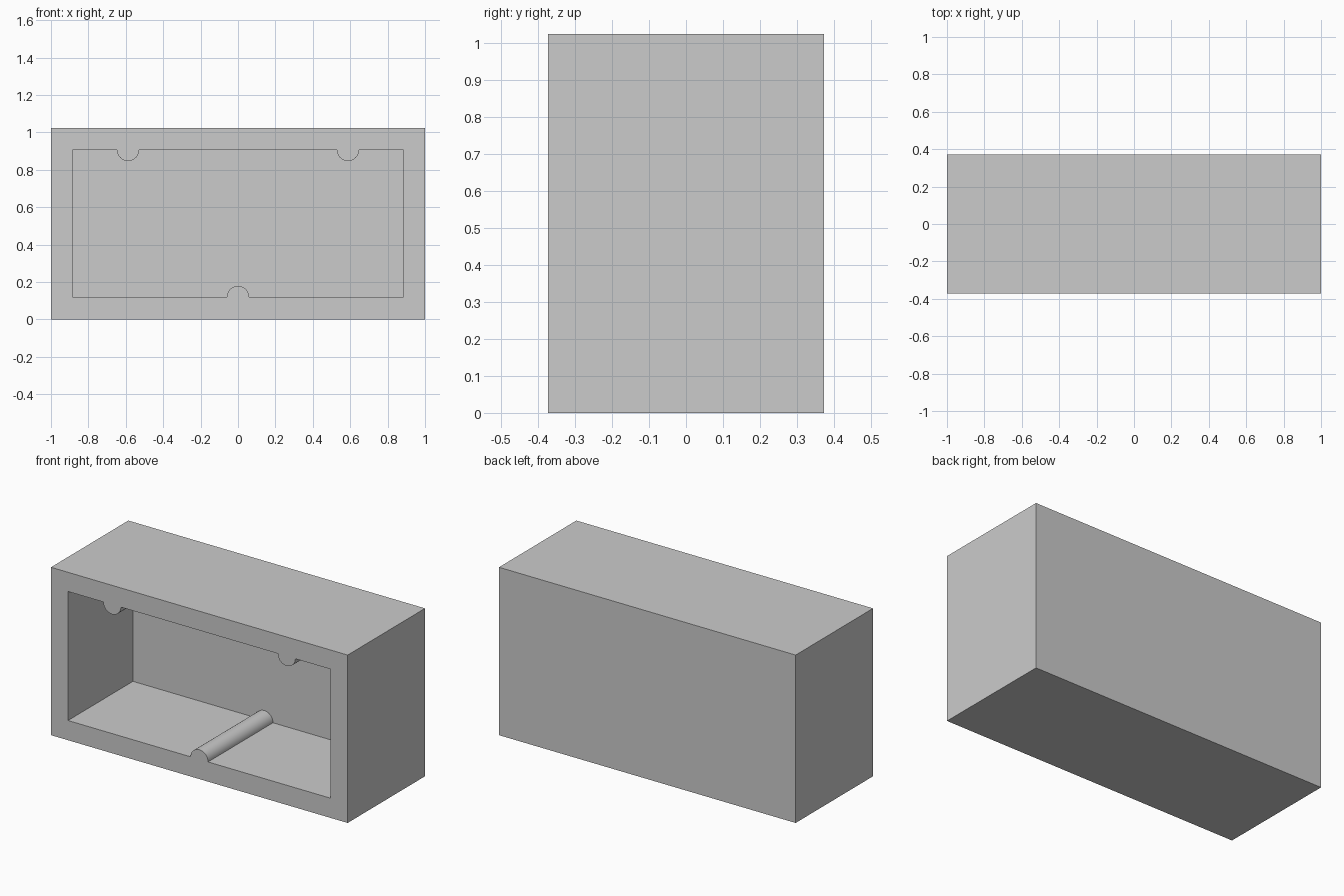
import bpy, bmesh
from math import pi, cos, sin

if "Cube" in bpy.data.objects:
    bpy.data.objects.remove(bpy.data.objects["Cube"])

W, D, H = 2.0, 0.745, 1.023          # outer size
IX, Z0, Z1 = 0.885, 0.12, 0.906      # cavity half width, floor, ceiling
BACK = D / 2 - 0.12                  # inner face of the back wall
R, SEG = 0.059, 24                   # half-round ridges


def prism(name, profile, y0, y1):
    """Extrude an x-z profile along y."""
    bm = bmesh.new()
    face = bm.faces.new([bm.verts.new((x, y0, z)) for x, z in profile])
    ext = bmesh.ops.extrude_face_region(bm, geom=[face])["geom"]
    verts = [v for v in ext if isinstance(v, bmesh.types.BMVert)]
    bmesh.ops.translate(bm, verts=verts, vec=(0, y1 - y0, 0))
    bmesh.ops.recalc_face_normals(bm, faces=bm.faces)
    mesh = bpy.data.meshes.new(name)
    bm.to_mesh(mesh)
    bm.free()
    ob = bpy.data.objects.new(name, mesh)
    bpy.context.collection.objects.link(ob)
    return ob


def ridge(cx, cz, start):
    """Half circle; start=pi runs over the floor, start=0 under the ceiling."""
    return [(cx + R * cos(start - pi * i / SEG), cz + R * sin(start - pi * i / SEG))
            for i in range(SEG + 1)]


# Outer block
frame = prism("box_frame", [(-W/2, 0), (W/2, 0), (W/2, H), (-W/2, H)], -D/2, D/2)

# Cavity outline with one floor ridge and two ceiling ridges
outline = [(-IX, Z0)] + ridge(0, Z0, pi) + [(IX, Z0), (IX, Z1)]
for x in (0.588, -0.588):
    outline += ridge(x, Z1, 0)
outline.append((-IX, Z1))
cutter = prism("cavity_cutter", outline, -D/2 - 0.1, BACK)
cutter.hide_render = True

# Carve the cavity, then drop the cutter
mod = frame.modifiers.new("cavity", 'BOOLEAN')
mod.operation = 'DIFFERENCE'
mod.solver = 'EXACT'
mod.object = cutter
bpy.context.view_layer.objects.active = frame
frame.select_set(True)
bpy.ops.object.modifier_apply(modifier=mod.name)
bpy.data.objects.remove(cutter)

# Smooth ridges, sharp box edges
bpy.ops.object.shade_smooth_by_angle()
